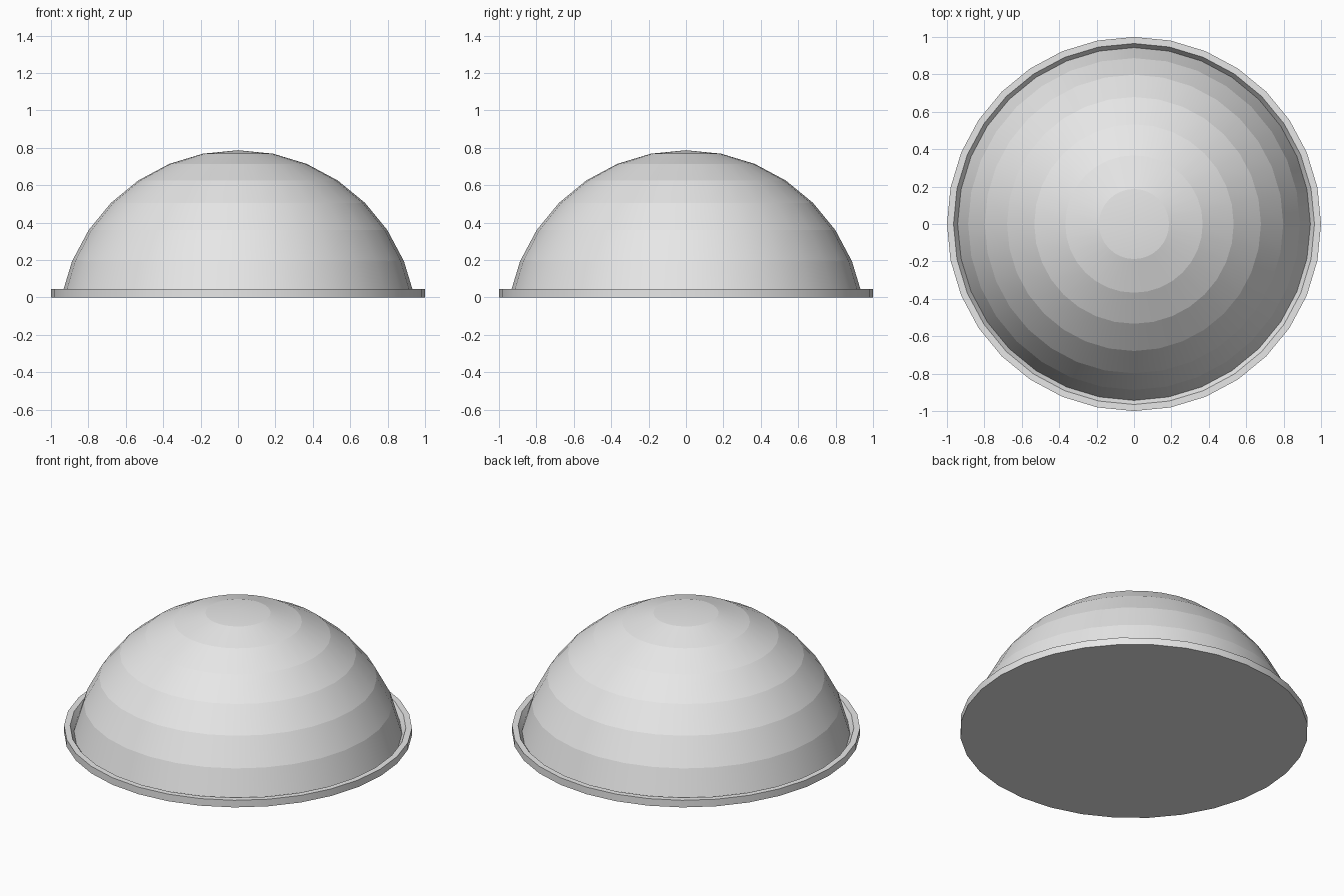
import bpy, bmesh
from math import sin, cos, pi

cube = bpy.data.objects.get("Cube")
if cube:
    bpy.data.objects.remove(cube, do_unlink=True)

SIDES = 32

grey = bpy.data.materials.new("plain_grey")
grey.use_nodes = True
colour = (0.8, 0.8, 0.8, 1)
grey.diffuse_color = colour
grey.node_tree.nodes["Principled BSDF"].inputs["Base Color"].default_value = colour


def lathe(name, profile):
    """Turn (radius, height) points around z, smooth around and creased at each ring."""
    bm = bmesh.new()
    rings = []
    for r, z in profile:
        if r == 0:
            rings.append([bm.verts.new((0, 0, z))] * SIDES)
        else:
            rings.append([bm.verts.new((r * cos(2 * pi * i / SIDES),
                                        r * sin(2 * pi * i / SIDES), z))
                          for i in range(SIDES)])
    for low, high in zip(rings, rings[1:]):
        for i in range(SIDES):
            j = (i + 1) % SIDES
            corners = dict.fromkeys((low[i], low[j], high[j], high[i]))
            bm.faces.new(list(corners)).smooth = True
    for edge in bm.edges:
        a, b = edge.verts
        edge.smooth = abs(a.co.z - b.co.z) > 1e-5 or a.co.xy.length * b.co.xy.length == 0
    mesh = bpy.data.meshes.new(name)
    bm.to_mesh(mesh)
    bm.free()
    mesh.materials.append(grey)
    obj = bpy.data.objects.new(name, mesh)
    bpy.context.collection.objects.link(obj)
    return obj


# Flat base disc with a raised lip sloping into a narrow groove
groove = (0.943, 0.01)
lathe("base_rim", [(0, 0), (1, 0), (1, 0.045), (0.965, 0.045), groove])

# Dome: upper part of a sphere whose centre lies below the base
radius, centre = 0.96, -0.173
step = pi / 16
dome = [(radius * sin(k * step), centre + radius * cos(k * step)) for k in range(6, 0, -1)]
lathe("dome", [groove] + dome + [(0, centre + radius)])
